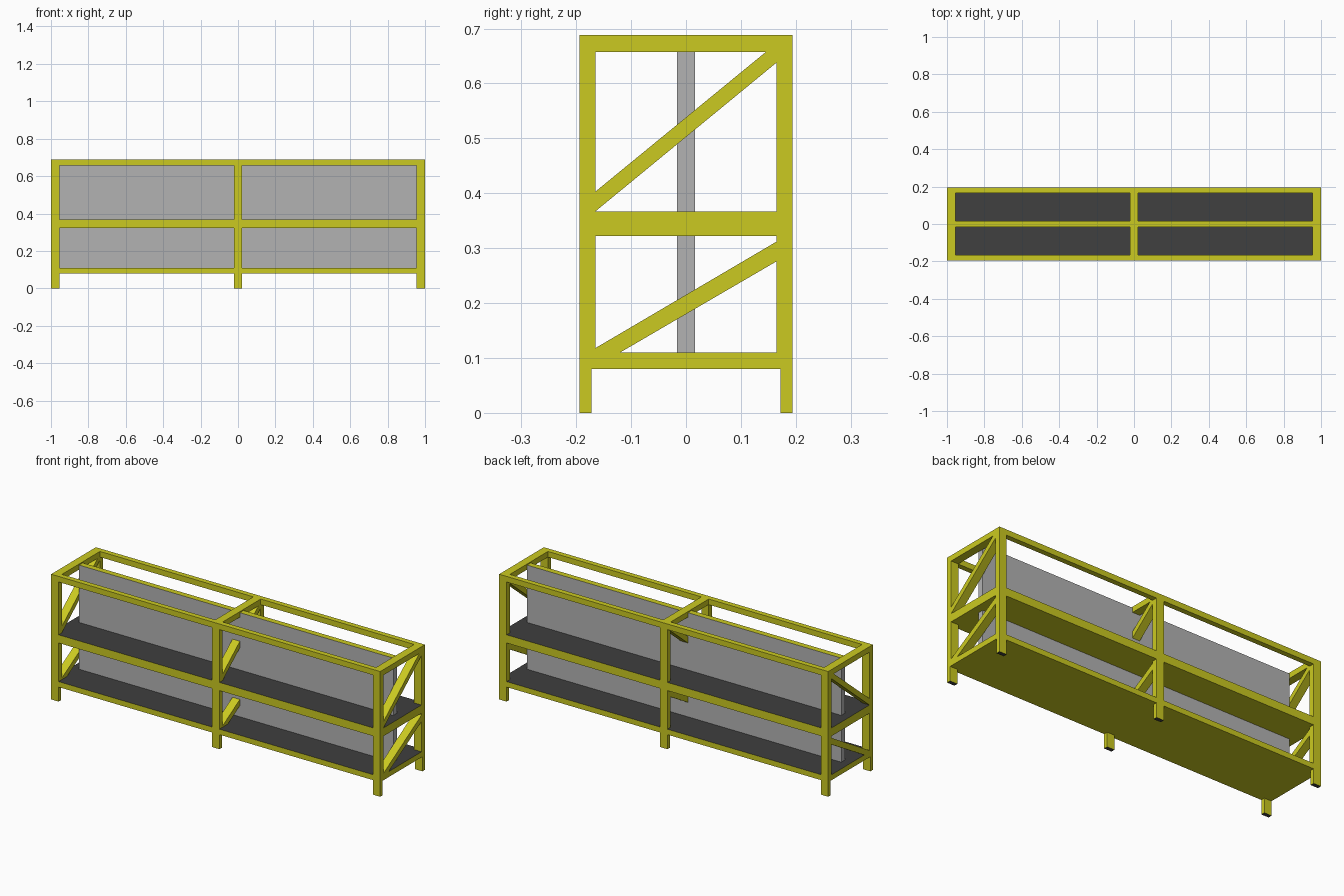
import bpy, bmesh

if "Cube" in bpy.data.objects:
    bpy.data.objects.remove(bpy.data.objects["Cube"])


def material(name, rgb):
    m = bpy.data.materials.new(name)
    m.diffuse_color = (*rgb, 1)
    m.use_nodes = True
    m.node_tree.nodes["Principled BSDF"].inputs["Base Color"].default_value = m.diffuse_color
    return m


YELLOW = material("yellow_paint", (0.6, 0.59, 0.015))
DARK = material("dark_mat", (0.05, 0.05, 0.05))
GREY = material("grey_board", (0.45, 0.45, 0.45))


def prism(name, profile, x0, x1, mat, cap=None, cap_dir=1):
    """Extrude a (y, z) profile along x; optionally colour its up or down faces."""
    bm = bmesh.new()
    base = bm.faces.new([bm.verts.new((x0, y, z)) for y, z in profile])
    ext = bmesh.ops.extrude_face_region(bm, geom=[base])
    verts = [v for v in ext["geom"] if isinstance(v, bmesh.types.BMVert)]
    bmesh.ops.translate(bm, verts=verts, vec=(x1 - x0, 0, 0))
    bmesh.ops.recalc_face_normals(bm, faces=bm.faces[:])
    me = bpy.data.meshes.new(name)
    me.materials.append(mat)
    if cap:
        me.materials.append(cap)
        for f in bm.faces:
            f.material_index = int(f.normal.z * cap_dir > 0.9)
    bm.to_mesh(me)
    bm.free()
    ob = bpy.data.objects.new(name, me)
    bpy.context.collection.objects.link(ob)
    return ob


def box(name, x, y, z, mat, cap=None, cap_dir=1):
    rect = [(y[0], z[0]), (y[1], z[0]), (y[1], z[1]), (y[0], z[1])]
    return prism(name, rect, x[0], x[1], mat, cap, cap_dir)


W, D = 1.0, 0.194            # half width and half depth
INNER = 0.165                # inner face of posts in y
HW = 0.0225                  # half width of posts in x
Z1, Z2, Z3, Z4, Z5, TOP = 0.08, 0.11, 0.322, 0.367, 0.657, 0.688

# Shelf slabs: yellow sides and underside, dark top
box("bottom_shelf", (-W, W), (-D, D), (Z1, Z2), YELLOW, DARK)
box("middle_shelf", (-W, W), (-D, D), (Z3, Z4), YELLOW, DARK)

# Top rails, front and back
for side, s in (("front", -1), ("back", 1)):
    ys = sorted((s * INNER, s * D))
    box(f"{side}_top_rail", (-W, W), ys, (Z5, TOP), YELLOW)

# Diagonal brace profiles in the side plane
upper = [(-INNER, 0.367), (INNER, 0.638), (INNER, Z5), (0.145, Z5), (-INNER, 0.403)]
lower = [(-INNER, Z2), (-0.12, Z2), (INNER, 0.276), (INNER, 0.312), (-INNER, 0.118)]

# Three end frames: posts, feet, cross rail and braces
for label, cx in (("left", -W + HW), ("centre", 0), ("right", W - HW)):
    xs = (cx - HW, cx + HW)
    for side, s in (("front", -1), ("back", 1)):
        post_y = sorted((s * INNER, s * D))
        foot_y = sorted((s * 0.172, s * D))
        box(f"{label}_{side}_foot", xs, foot_y, (0, Z1), YELLOW, DARK, -1)
        box(f"{label}_{side}_lower_post", xs, post_y, (Z2, Z3), YELLOW)
        box(f"{label}_{side}_upper_post", xs, post_y, (Z4, Z5), YELLOW)
    box(f"{label}_cross_rail", xs, (-INNER, INNER), (Z5, TOP), YELLOW)
    prism(f"{label}_upper_brace", upper, *xs, YELLOW)
    prism(f"{label}_lower_brace", lower, *xs, YELLOW)

# Central divider boards, the upper one with a yellow top edge
PX = W - 2 * HW
box("lower_divider", (-PX, PX), (-0.016, 0.016), (Z2, Z3), GREY)
box("upper_divider", (-PX, PX), (-0.016, 0.016), (Z4, 0.682), GREY, YELLOW)
